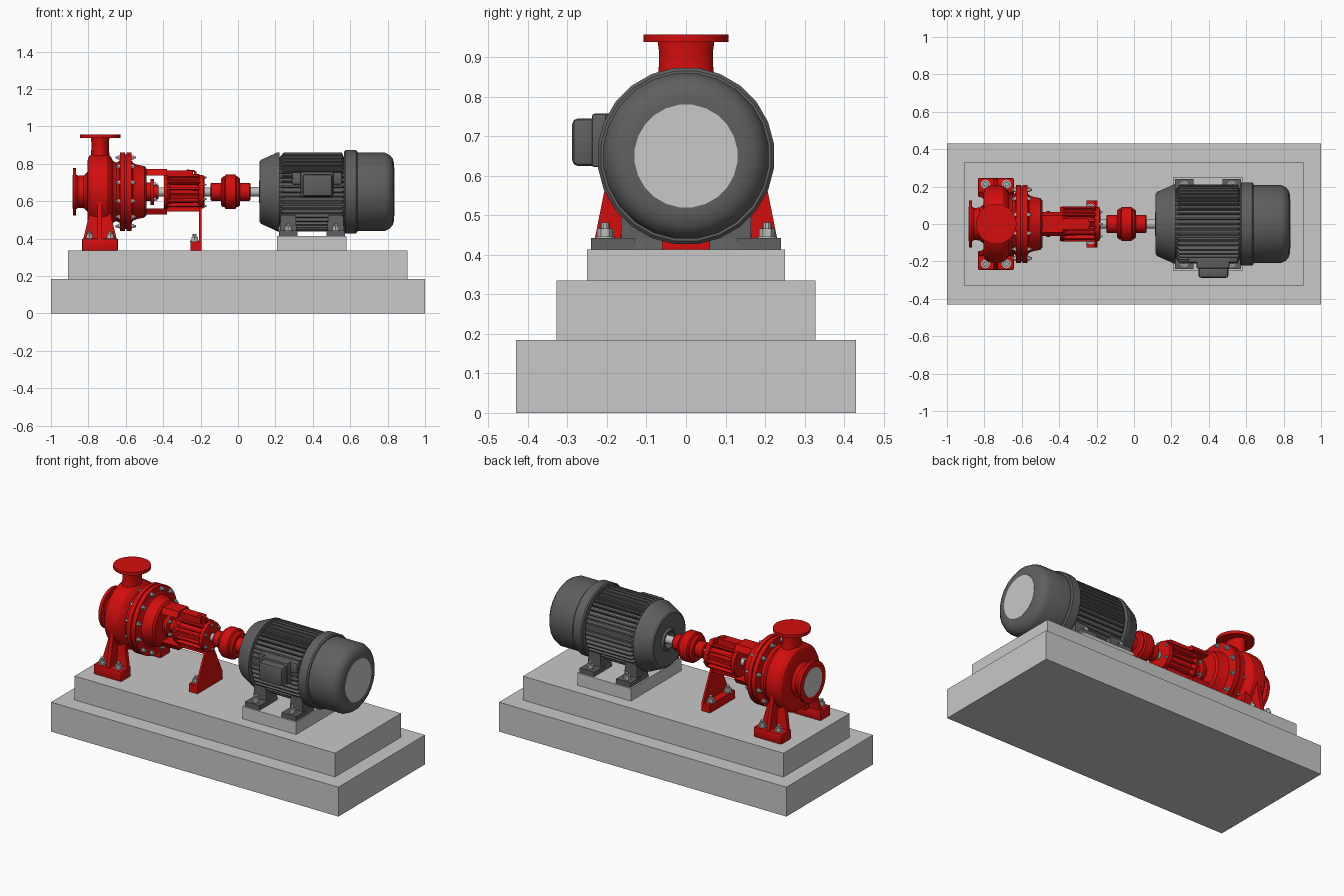
import bpy, bmesh, math
from mathutils import Matrix, Vector

AX = 0.65  # height of the shaft line


def material(name, r, g, b):
    m = bpy.data.materials.new(name)
    m.diffuse_color = (r, g, b, 1)
    return m


CONCRETE = material("light_concrete", 0.58, 0.58, 0.58)
RED = material("pump_red", 0.65, 0.004, 0.004)
GREY = material("motor_grey", 0.115, 0.115, 0.115)
STEEL = material("bolt_steel", 0.50, 0.53, 0.52)


def finish(name, bm, mat, angle=32):
    bmesh.ops.recalc_face_normals(bm, faces=bm.faces)
    me = bpy.data.meshes.new(name)
    bm.to_mesh(me)
    bm.free()
    me.materials.append(mat)
    me.shade_smooth()
    me.set_sharp_from_angle(angle=math.radians(angle))
    ob = bpy.data.objects.new(name, me)
    bpy.context.collection.objects.link(ob)
    return ob


def add_lathe(bm, prof, segs, mtx):
    """Spin (height, radius) points about local z, capping both ends."""
    rings = [[bm.verts.new(mtx @ Vector((r * math.cos(a), r * math.sin(a), h)))
              for a in (2 * math.pi * (i + 0.5) / segs for i in range(segs))] for h, r in prof]
    for p, q in zip(rings, rings[1:]):
        for i in range(segs):
            j = (i + 1) % segs
            bm.faces.new((p[i], p[j], q[j], q[i]))
    bm.faces.new(rings[0])
    bm.faces.new(rings[-1])


ALONG_X = Matrix.Translation((0, 0, AX)) @ Matrix.Rotation(math.pi / 2, 4, 'Y')


def lathe_x(name, prof, mat, segs=32):
    bm = bmesh.new()
    add_lathe(bm, prof, segs, ALONG_X)
    return finish(name, bm, mat)


def add_frustum(bm, b, t, z0, z1, mtx=Matrix()):
    """Solid between rectangles b and t, each (x0, x1, y0, y1)."""
    lo, hi = [[bm.verts.new(mtx @ Vector((x, y, z))) for x, y in
               ((r[0], r[2]), (r[1], r[2]), (r[1], r[3]), (r[0], r[3]))] for r, z in ((b, z0), (t, z1))]
    bm.faces.new(lo)
    bm.faces.new(hi)
    for i in range(4):
        j = (i + 1) % 4
        bm.faces.new((lo[i], lo[j], hi[j], hi[i]))


def solids(name, mat, *parts, bevel=0):
    """Object made of frustums (b, t, z0, z1); t None means a box."""
    bm = bmesh.new()
    for b, t, z0, z1 in parts:
        add_frustum(bm, b, t or b, z0, z1)
    if bevel:
        bmesh.ops.bevel(bm, geom=bm.edges[:], offset=bevel, segments=2, affect='EDGES', profile=0.5)
    return finish(name, bm, mat)


def nuts(name, places, size=1.0):
    """Washer, hex nut and stud at every matrix."""
    bm = bmesh.new()
    for m in places:
        m = m @ Matrix.Scale(size, 4)
        add_lathe(bm, [(-0.002, 0.024), (0.005, 0.024)], 14, m)
        add_lathe(bm, [(0.004, 0.02), (0.024, 0.02)], 6, m)
        add_lathe(bm, [(0.02, 0.011), (0.04, 0.011)], 10, m)
    return finish(name, bm, STEEL)


def ring_places(x, radius, count, direction=1):
    out = []
    for i in range(count):
        a = 2 * math.pi * (i + 0.5) / count
        out.append(Matrix.Translation((x, radius * math.cos(a), AX + radius * math.sin(a)))
                   @ Matrix.Rotation(direction * math.pi / 2, 4, 'Y'))
    return out


def at(*p):
    return Matrix.Translation(p)


# Stepped concrete foundation
solids("lower_slab", CONCRETE, ((-1, 1, -0.43, 0.43), None, 0, 0.185))
solids("upper_slab", CONCRETE, ((-0.908, 0.905, -0.328, 0.328), None, 0.185, 0.335))
solids("motor_plinth", CONCRETE, ((0.208, 0.58, -0.25, 0.25), None, 0.335, 0.413))

# Motor: end bell, core, fan cover
lathe_x("motor_end_bell", [(0.14, 0.03), (0.113, 0.05), (0.113, 0.06), (0.125, 0.07), (0.115, 0.16),
                           (0.123, 0.172), (0.19, 0.202), (0.21, 0.212), (0.222, 0.212), (0.222, 0.18)], GREY)
lathe_x("motor_core", [(0.2, 0.186), (0.6, 0.186)], GREY, 40)
lathe_x("motor_collar", [(0.568, 0.17), (0.568, 0.218), (0.575, 0.225), (0.63, 0.225), (0.638, 0.217),
                         (0.638, 0.2)], GREY, 24)
lathe_x("fan_cover", [(0.62, 0.211), (0.785, 0.211), (0.812, 0.198), (0.828, 0.178),
                      (0.835, 0.15), (0.835, 0.131)], GREY, 24)
lathe_x("fan_cover_disc", [(0.83, 0.131), (0.8365, 0.131)], CONCRETE, 24)

# Cooling fins around the core, leaving the top and bottom strips ribbed too
bm = bmesh.new()
for i in range(44):
    m = at(0, 0, AX) @ Matrix.Rotation(2 * math.pi * i / 44, 4, 'X')
    add_frustum(bm, (0.215, 0.57, -0.006, 0.006), (0.245, 0.555, -0.004, 0.004), 0.175, 0.211, m)
finish("motor_fins", bm, GREY)

# Terminal box on the front side of the motor
solids("terminal_box_mount", GREY, ((0.29, 0.555, -0.205, -0.12), None, 0.69, 0.755),
       ((0.335, 0.51, -0.238, -0.15), None, 0.622, 0.757), bevel=0.006)
solids("terminal_box", GREY, ((0.345, 0.505, -0.288, -0.22), None, 0.625, 0.745), bevel=0.014)

# Motor feet
feet, places = [], []
for x in (0.268, 0.522):
    for s in (-1, 1):
        def rect(hw, a, b):
            return (x - hw, x + hw, min(s * a, s * b), max(s * a, s * b))
        feet += [(rect(0.05, 0.13, 0.24), None, 0.413, 0.442),
                 (rect(0.05, 0.06, 0.175), rect(0.042, 0.06, 0.15), 0.413, 0.455),
                 (rect(0.045, 0.09, 0.165), rect(0.04, 0.09, 0.165), 0.44, 0.525)]
        places.append(at(x, s * 0.205, 0.442))
solids("motor_feet", GREY, *feet)
nuts("motor_foot_bolts", places)

# Shafts and coupling
lathe_x("motor_shaft", [(0.05, 0.025), (0.15, 0.025)], STEEL, 20)
lathe_x("pump_shaft", [(-0.5, 0.024), (-0.13, 0.024)], STEEL, 20)
lathe_x("coupling", [(-0.147, 0.025), (-0.147, 0.044), (-0.142, 0.048), (-0.092, 0.048), (-0.092, 0.07),
                     (-0.08, 0.082), (-0.072, 0.082), (-0.066, 0.092), (-0.014, 0.092), (-0.008, 0.082),
                     (0.0, 0.082), (0.012, 0.07), (0.012, 0.048), (0.062, 0.048), (0.067, 0.044),
                     (0.067, 0.025)], RED)

# Pump casing with suction flange, volute and bolted cover flange
lathe_x("pump_casing", [(-0.883, 0.09), (-0.883, 0.127), (-0.865, 0.127), (-0.865, 0.093), (-0.855, 0.086),
                        (-0.825, 0.088), (-0.806, 0.105), (-0.805, 0.165), (-0.797, 0.19), (-0.78, 0.204),
                        (-0.74, 0.208), (-0.7, 0.204), (-0.68, 0.188), (-0.668, 0.165), (-0.65, 0.157),
                        (-0.635, 0.165), (-0.63, 0.18), (-0.63, 0.21), (-0.603, 0.21), (-0.603, 0.2),
                        (-0.597, 0.2), (-0.597, 0.21), (-0.57, 0.21), (-0.57, 0.17), (-0.562, 0.155),
                        (-0.54, 0.146), (-0.5, 0.138), (-0.49, 0.125), (-0.49, 0.03)], RED, 40)
lathe_x("suction_opening", [(-0.8845, 0.09), (-0.878, 0.09)], CONCRETE)
nuts("casing_bolts", ring_places(-0.57, 0.19, 12) + ring_places(-0.63, 0.19, 12, -1), 0.62)

# Discharge nozzle (oval neck) and flange
bm = bmesh.new()
add_lathe(bm, [(0.8, 0.055), (0.87, 0.048), (0.91, 0.047), (0.942, 0.05)], 28,
          at(-0.737, 0, 0) @ Matrix.Diagonal((1, 1.45, 1, 1)))
finish("discharge_neck", bm, RED)
bm = bmesh.new()
add_lathe(bm, [(0.938, 0.108), (0.957, 0.108)], 32, at(-0.737, 0, 0))
finish("discharge_flange", bm, RED)

# Pump feet: pad, sloped plate and gusset on each side
pads, legs, places = [], [], []
for s in (-1, 1):
    def rect(hw, a, b):
        return (-0.738 - hw, -0.738 + hw, min(s * a, s * b), max(s * a, s * b))
    pads.append((rect(0.097, 0.145, 0.245), None, 0.335, 0.4))
    legs += [(rect(0.09, 0.15, 0.172), rect(0.045, 0.12, 0.15), 0.395, 0.58),
             (rect(0.012, 0.11, 0.24), rect(0.012, 0.1, 0.197), 0.395, 0.61)]
    places += [at(-0.738 + dx, s * 0.213, 0.4) for dx in (-0.056, 0.056)]
solids("pump_foot_pads", RED, *pads, bevel=0.008)
solids("pump_legs", RED, *legs)
nuts("pump_foot_bolts", places)

# Lantern arms, shaft gland and lifting lug
solids("lantern_arms", RED,
       ((-0.5, -0.38, -0.065, 0.065), (-0.5, -0.38, -0.045, 0.045), 0.738, 0.772),
       ((-0.385, -0.24, -0.03, 0.03), None, 0.725, 0.765),
       ((-0.5, -0.38, -0.045, 0.045), (-0.5, -0.38, -0.065, 0.065), 0.53, 0.562),
       ((-0.385, -0.195, -0.03, 0.03), None, 0.545, 0.58))
lathe_x("shaft_gland", [(-0.5, 0.05), (-0.468, 0.05), (-0.468, 0.07), (-0.45, 0.07), (-0.45, 0.038),
                        (-0.425, 0.038)], RED, 24)
nuts("gland_bolts", ring_places(-0.45, 0.057, 4), 0.5)
solids("lifting_lug", RED, ((-0.275, -0.26, -0.012, 0.012), None, 0.73, 0.77),
       ((-0.235, -0.222, -0.012, 0.012), None, 0.71, 0.76),
       ((-0.275, -0.222, -0.012, 0.012), (-0.262, -0.235, -0.012, 0.012), 0.757, 0.768))

# Bearing housing with ribs and bolted end cover
lathe_x("bearing_housing", [(-0.395, 0.03), (-0.395, 0.09), (-0.38, 0.095), (-0.36, 0.078), (-0.215, 0.074),
                            (-0.21, 0.09), (-0.185, 0.09), (-0.178, 0.06), (-0.178, 0.025)], RED)
bm = bmesh.new()
for i in range(16):
    m = at(0, 0, AX) @ Matrix.Rotation(2 * math.pi * (i + 0.5) / 16, 4, 'X')
    add_frustum(bm, (-0.385, -0.2, -0.007, 0.007), (-0.38, -0.205, -0.005, 0.005), 0.06, 0.095, m)
finish("bearing_ribs", bm, RED)
nuts("bearing_cover_bolts", ring_places(-0.186, 0.076, 6), 0.45)

# Support leg below the bearing housing
solids("support_leg", RED,
       ((-0.208, -0.195, -0.125, 0.125), (-0.208, -0.195, -0.035, 0.035), 0.385, 0.575),
       ((-0.208, -0.195, -0.125, 0.125), None, 0.335, 0.385),
       ((-0.255, -0.2, -0.125, 0.125), None, 0.335, 0.385))
nuts("support_leg_bolts", [at(-0.232, y, 0.385) for y in (-0.085, 0.085)])
